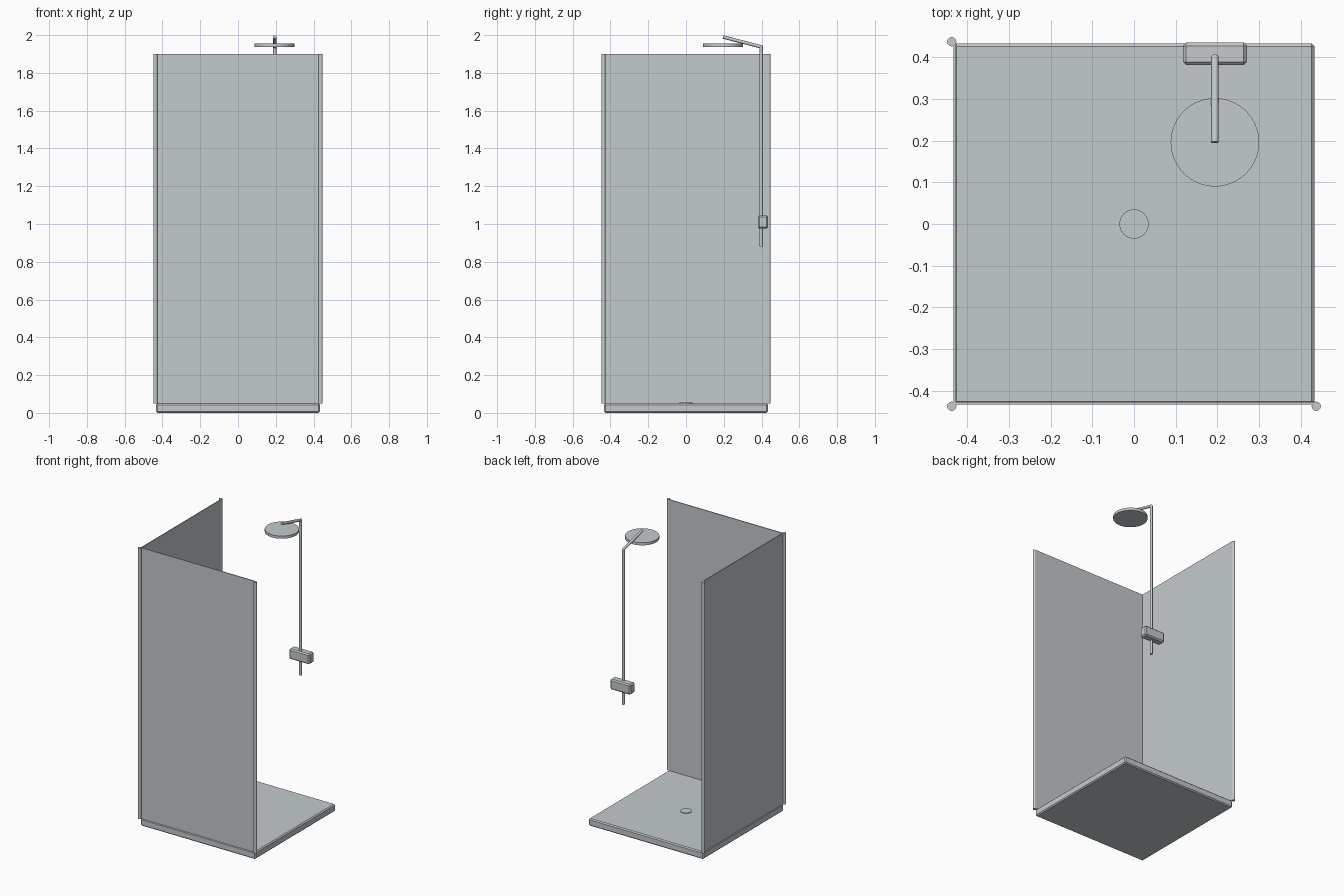
import bpy
import math
from mathutils import Vector

cube = bpy.data.objects.get("Cube")
if cube:
    bpy.data.objects.remove(cube, do_unlink=True)

# Single pale grey finish
grey = bpy.data.materials.new("pale_grey")
grey.use_nodes = True
colour = (0.55, 0.59, 0.61, 1)
grey.diffuse_color = colour
grey.node_tree.nodes["Principled BSDF"].inputs["Base Color"].default_value = colour


def finish(name):
    obj = bpy.context.object
    obj.name = name
    obj.data.materials.append(grey)
    return obj


def box(name, low, high, bevel=0):
    low, high = Vector(low), Vector(high)
    bpy.ops.mesh.primitive_cube_add(size=1, location=(low + high) / 2)
    obj = finish(name)
    obj.scale = high - low
    bpy.ops.object.transform_apply(location=False, rotation=False, scale=True)
    if bevel:
        mod = obj.modifiers.new("chamfer", "BEVEL")
        mod.width = bevel
        mod.segments = 1
    return obj


def rod(name, start, end, radius, sides=24):
    start, end = Vector(start), Vector(end)
    axis = end - start
    bpy.ops.mesh.primitive_cylinder_add(
        vertices=sides, radius=radius, depth=axis.length, location=(start + end) / 2,
        rotation=axis.to_track_quat("Z", "Y").to_euler())
    obj = finish(name)
    bpy.ops.object.shade_smooth_by_angle(angle=math.radians(40))
    return obj


# Tray with a low round drain cover
EDGE, BASE, TOP = 0.433, 0.05, 1.9
box("tray", (-EDGE, -EDGE, 0), (EDGE, EDGE, BASE), 0.007)
rod("drain_cover", (0, 0, BASE - 0.005), (0, 0, BASE + 0.004), 0.035, 32)

# Two thin glass panels, on the front and one side
GLASS = 0.006
box("front_panel", (-EDGE, -EDGE, BASE), (EDGE, -EDGE + GLASS, TOP))
box("side_panel", (-EDGE, -EDGE, BASE), (-EDGE + GLASS, EDGE, TOP))

# Slim posts at the panel ends
POST = 0.437
for name, x, y in (("corner_post", -1, -1), ("front_post", 1, -1), ("back_post", -1, 1)):
    rod(name, (x * POST, y * POST, BASE), (x * POST, y * POST, TOP), 0.011)

# Riser pipe, angled arm and their joint
X = 0.194
bend, tip = (X, 0.398, 1.938), (X, 0.196, 1.99)
rod("riser_pipe", (X, 0.398, 0.88), bend, 0.009)
rod("shower_arm", bend, tip, 0.009)
bpy.ops.mesh.primitive_uv_sphere_add(segments=24, ring_count=12, radius=0.009, location=bend)
finish("pipe_joint")
bpy.ops.object.shade_smooth()

# Round overhead spray head
rod("shower_head", (X, 0.196, 1.937), (X, 0.196, 1.955), 0.106, 64)

# Mixer valve block
box("mixer_block", (X - 0.077, 0.381, 0.975), (X + 0.077, 0.435, 1.045), 0.008)
